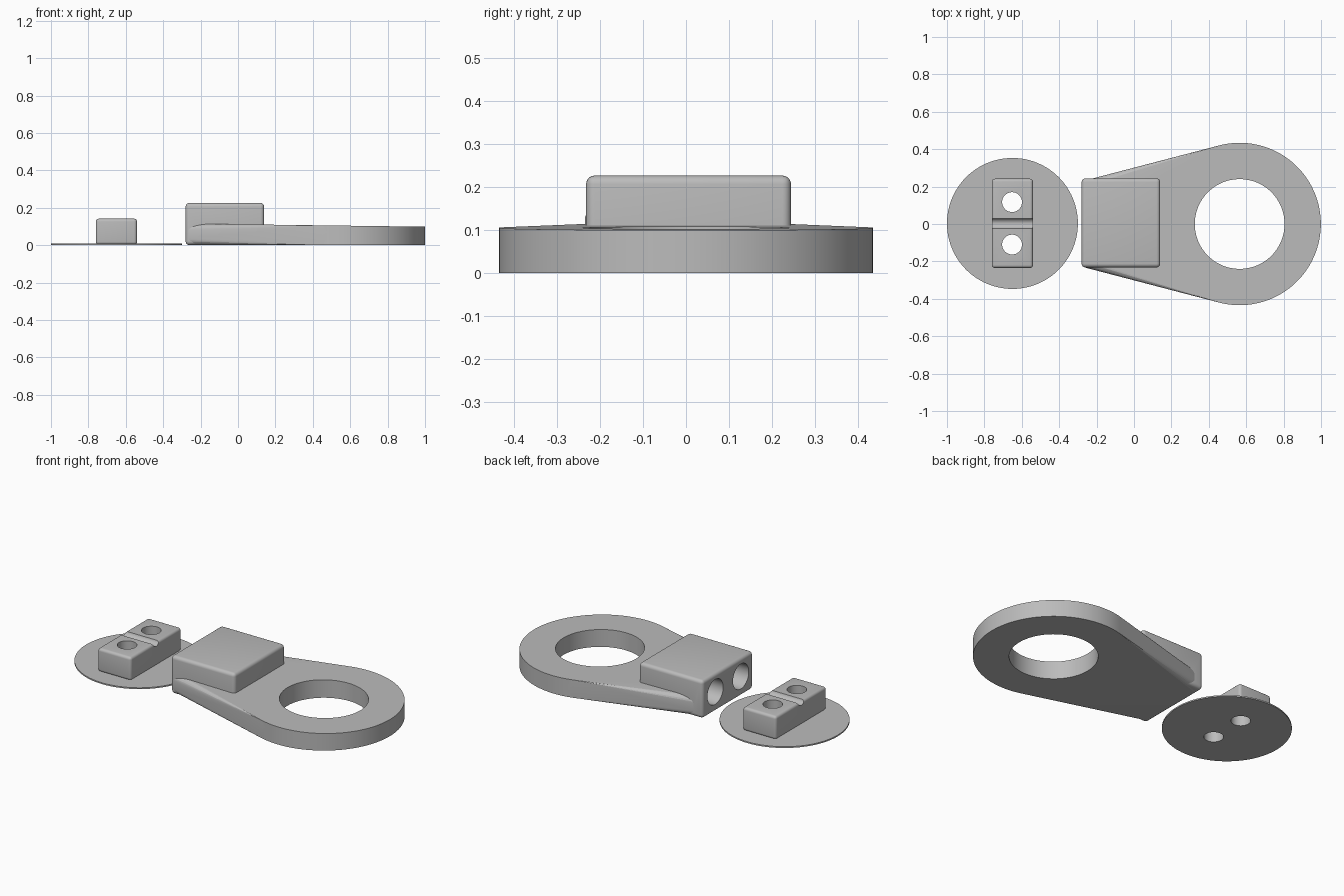
import bpy
import bmesh
from math import radians, sin, cos, atan2, sqrt, asin, pi
from mathutils import Matrix

cube = bpy.data.objects.get("Cube")
if cube:
    bpy.data.objects.remove(cube, do_unlink=True)

GREY = (0.5, 0.5, 0.5, 1)
grey = bpy.data.materials.new("plain grey")
grey.use_nodes = True
grey.diffuse_color = GREY
grey.node_tree.nodes["Principled BSDF"].inputs["Base Color"].default_value = GREY


def finish(name, bm):
    bmesh.ops.recalc_face_normals(bm, faces=bm.faces)
    mesh = bpy.data.meshes.new(name)
    bm.to_mesh(mesh)
    bm.free()
    mesh.materials.append(grey)
    obj = bpy.data.objects.new(name, mesh)
    bpy.context.collection.objects.link(obj)
    return obj


def rounded_box(name, low, high, radius):
    bm = bmesh.new()
    bmesh.ops.create_cube(bm, size=1)
    for v in bm.verts:
        v.co = [a + (b - a) * (c + 0.5) for a, b, c in zip(low, high, v.co)]
    bmesh.ops.bevel(bm, geom=bm.edges[:], offset=radius, segments=5,
                    profile=0.5, affect='EDGES')
    return finish(name, bm)


def cylinder(name, centre, radius, depth, axis='Z', sides=64):
    bm = bmesh.new()
    turn = Matrix.Rotation(pi / 2, 4, 'Y') if axis == 'X' else Matrix()
    bmesh.ops.create_cone(bm, cap_ends=True, segments=sides, radius1=radius,
                          radius2=radius, depth=depth,
                          matrix=Matrix.Translation(centre) @ turn)
    return finish(name, bm)


def combine(obj, other, operation, keep=False):
    mod = obj.modifiers.new("combine", 'BOOLEAN')
    mod.object, mod.operation, mod.solver = other, operation, 'EXACT'
    bpy.context.view_layer.objects.active = obj
    bpy.ops.object.modifier_apply(modifier=mod.name)
    if not keep:
        bpy.data.objects.remove(other, do_unlink=True)


def tapered_plate(name, cx, radius, end_x, end_y, fillet):
    # Outline: large arc tangent to two straight sides and a flat end
    reach = sqrt((cx - end_x) ** 2 + end_y ** 2)
    tangent = atan2(end_y, end_x - cx) - asin(sqrt(1 - (radius / reach) ** 2))
    # angle between centre-to-corner line and the tangent radius
    steps = 80
    outline = [(end_x, -end_y)]
    for i in range(steps + 1):
        a = -tangent + 2 * tangent * i / steps
        outline.append((cx + radius * cos(a), radius * sin(a)))
    outline.append((end_x, end_y))

    bm = bmesh.new()
    base = [bm.verts.new((x, y, 0)) for x, y in outline]
    # The top rises gently towards the block
    top = [bm.verts.new((x, y, 0.099 + 0.013 * (1 - x))) for x, y in outline]
    bm.faces.new(base[::-1])
    bm.faces.new(top)
    n = len(outline)
    for i in range(n):
        j = (i + 1) % n
        bm.faces.new((base[i], base[j], top[j], top[i]))
    rims = [bm.edges.get((ring[i], ring[i + 1]))
            for ring in (base, top) for i in range(n - 1)]
    bmesh.ops.bevel(bm, geom=rims, offset=fillet, segments=6,
                    profile=0.5, affect='EDGES')
    return finish(name, bm)


# Ring plate with the block joined on its narrow end
ring = tapered_plate("ring_plate", 0.565, 0.434, -0.265, 0.232, 0.038)
combine(ring, cylinder("ring_cutter", (0.565, 0, 0.05), 0.24, 0.4, sides=96),
        'DIFFERENCE')
block = rounded_box("block", (-0.28, -0.232, 0.001), (0.14, 0.244, 0.226), 0.02)
combine(ring, block, 'UNION')

# Two blind sockets in the end of the block
for y in (-0.115, 0.125):
    combine(ring, cylinder("socket_cutter", (-0.23, y, 0.118), 0.074, 0.5, 'X'),
            'DIFFERENCE')

# Thin round base and the clamp pad standing on it
disc = cylinder("base_disc", (-0.65, 0.003, 0.004), 0.35, 0.008, sides=96)
pad = rounded_box("clamp_pad", (-0.76, -0.235, 0.003), (-0.54, 0.242, 0.142), 0.016)

# Shallow groove across the pad
combine(pad, cylinder("groove_cutter", (-0.65, 0.003, 0.148), 0.028, 0.5, 'X'),
        'DIFFERENCE')

# Two holes through both the pad and the disc
for y in (-0.11, 0.117):
    cutter = cylinder("hole_cutter", (-0.652, y, 0.05), 0.053, 0.5)
    combine(disc, cutter, 'DIFFERENCE', keep=True)
    combine(pad, cutter, 'DIFFERENCE')

bpy.ops.object.select_all(action='DESELECT')
for obj in (ring, disc, pad):
    obj.select_set(True)
bpy.context.view_layer.objects.active = ring
bpy.ops.object.shade_smooth_by_angle(angle=radians(30))
